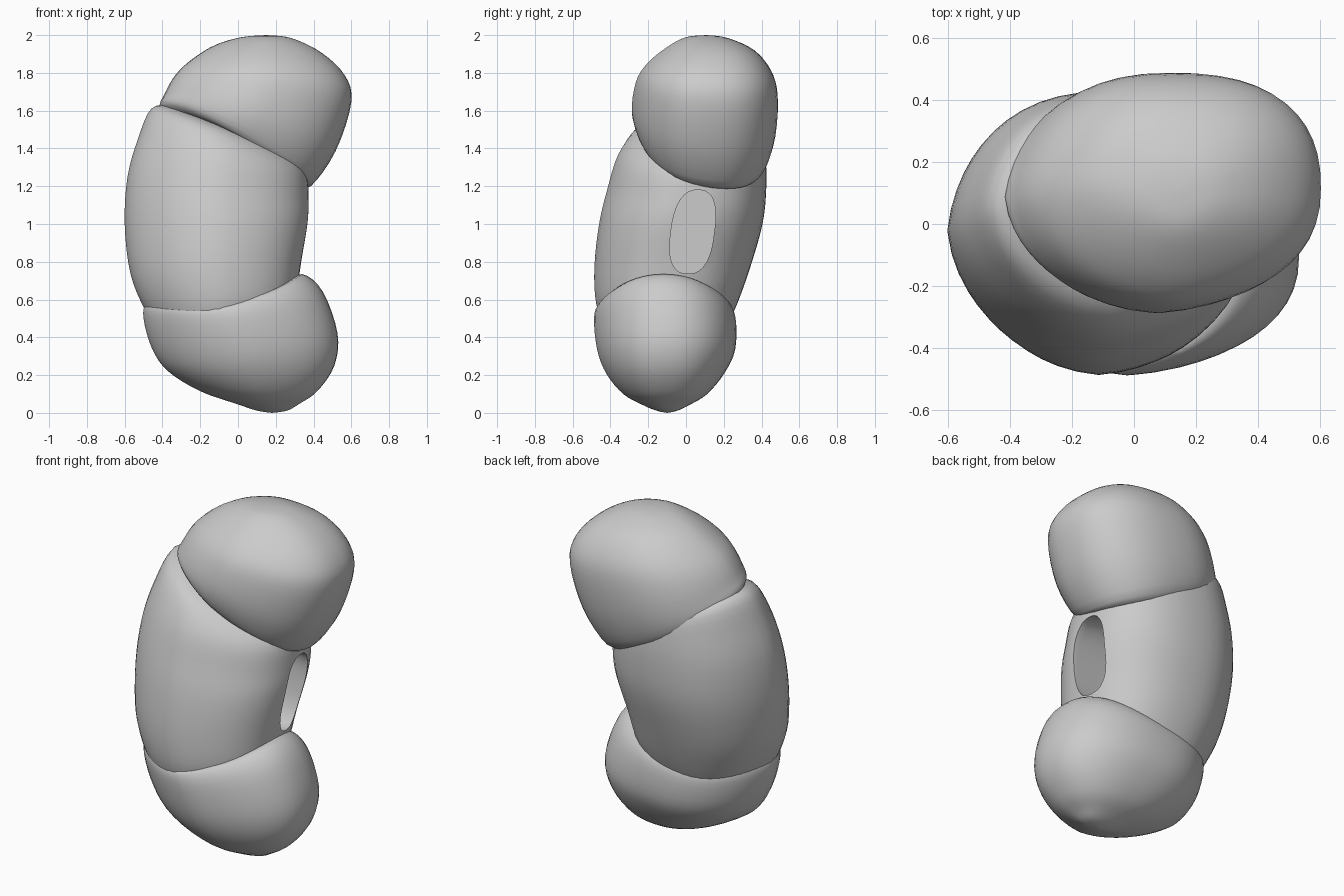
import bpy, bmesh
from math import cos, sin, pi, copysign
from mathutils import Vector

cube = bpy.data.objects.get("Cube")
if cube:
    bpy.data.objects.remove(cube)

grey = bpy.data.materials.new("plain grey")
grey.use_nodes = True
colour = (0.6, 0.6, 0.6, 1)
grey.diffuse_color = colour
grey.node_tree.nodes["Principled BSDF"].inputs["Base Color"].default_value = colour

SIDES, STEPS = 48, 4


def spow(v, e):
    return copysign(abs(v) ** e, v)


def spline(rows):
    """Smoothly interpolate between section rows."""
    rows = [Vector(r) for r in rows]
    out = []
    for i in range(len(rows) - 1):
        p0, p1, p2, p3 = (rows[max(i - 1, 0)], rows[i], rows[i + 1],
                          rows[min(i + 2, len(rows) - 1)])
        for s in range(STEPS):
            t = s / STEPS
            out.append(p1 + (p2 - p0) * (t / 2)
                       + (p0 * 2 - p1 * 5 + p2 * 4 - p3) * (t * t / 2)
                       + (p1 * 3 - p0 - p2 * 3 + p3) * (t ** 3 / 2))
    return out + [rows[-1]]


def finish(name, rings):
    """Skin rings of points into a closed smooth object."""
    bm = bmesh.new()
    loops = [[bm.verts.new(p) for p in ring] for ring in rings]
    for a, b in zip(loops, loops[1:]):
        for i in range(SIDES):
            j = (i + 1) % SIDES
            bm.faces.new((a[i], a[j], b[j], b[i]))
    bm.faces.new(loops[0])
    bm.faces.new(loops[-1])
    bmesh.ops.remove_doubles(bm, verts=bm.verts, dist=0.0005)
    bmesh.ops.recalc_face_normals(bm, faces=bm.faces)
    mesh = bpy.data.meshes.new(name)
    bm.to_mesh(mesh)
    bm.free()
    mesh.materials.append(grey)
    obj = bpy.data.objects.new(name, mesh)
    bpy.context.collection.objects.link(obj)
    return obj


def smooth(obj):
    bpy.ops.object.select_all(action="DESELECT")
    bpy.context.view_layer.objects.active = obj
    obj.select_set(True)
    bpy.ops.object.shade_smooth_by_angle(angle=pi / 4)


def lobe(name, rows, power, tilt=0, dip=0):
    """Rows: left x, left z, right x, right z, front y, back y.
    Tilt lowers the back of the first section, dip lowers its front and back."""
    rings = []
    sections = spline(rows)
    for n, (xl, zl, xr, zr, yf, yb) in enumerate(sections):
        fade = (1 - n / (len(sections) - 1)) ** 2
        ring = []
        for k in range(SIDES):
            a = 2 * pi * k / SIDES
            u, v = spow(cos(a), 2 / power), spow(sin(a), 2 / power)
            # flatten the front corner of one side, fill the opposite one
            swell = 1 + abs(sin(a) * cos(a)) * (.07 * (u + v) - .06)
            u, v = (1 + u * swell) / 2, (1 + v * swell) / 2
            drop = fade * (tilt * (2 - u) * (v - .4) + dip * (2 * v - 1) ** 2)
            ring.append((xl + (xr - xl) * u, yf + (yb - yf) * v,
                         zl + (zr - zl) * u - drop))
        rings.append(ring)
    return finish(name, rings)


# Tilted rounded cap on top
upper = lobe("upper_lobe", [
    (-.30, 1.52, .32, 1.24, -.16, .32),
    (-.41, 1.63, .39, 1.22, -.25, .42),
    (-.39, 1.70, .52, 1.40, -.287, .475),
    (-.33, 1.80, .60, 1.65, -.265, .485),
    (-.24, 1.88, .565, 1.79, -.205, .45),
    (-.12, 1.95, .44, 1.91, -.10, .36),
    (.02, 1.99, .28, 1.985, 0, .22),
    (.15, 2, .15, 2, .11, .11)], 2.25, tilt=.14)

# Leaning barrel in the middle
middle = lobe("middle_body", [
    (-.40, .40, .22, .45, -.42, .20),
    (-.495, .55, .30, .60, -.475, .27),
    (-.57, .74, .335, .80, -.485, .34),
    (-.60, 1, .37, 1, -.46, .405),
    (-.585, 1.25, .375, 1.13, -.415, .425),
    (-.53, 1.45, .36, 1.28, -.36, .42),
    (-.46, 1.61, .30, 1.36, -.27, .39),
    (-.36, 1.63, .25, 1.40, -.15, .30)], 2.2)

# Rounded foot curling up on one side
lower = lobe("lower_lobe", [
    (-.40, .60, .24, .67, -.40, .16),
    (-.485, .58, .34, .735, -.46, .22),
    (-.50, .50, .45, .64, -.487, .262),
    (-.455, .34, .527, .42, -.47, .26),
    (-.37, .22, .51, .25, -.42, .20),
    (-.20, .115, .42, .115, -.33, .11),
    (0, .045, .32, .045, -.22, .01),
    (.10, .012, .26, .012, -.15, -.05),
    (.18, 0, .18, 0, -.10, -.10)], 2.2, dip=.12)

# Oval opening in the inner side of the body, widening inwards
pocket = []
for x, scale in ((.50, 1), (.33, 1), (.20, 1.15), (-.35, 1.15)):
    ring = []
    for k in range(SIDES):
        a = 2 * pi * k / SIDES
        z = .22 * scale * spow(sin(a), .8)
        ring.append((x, .035 + .115 * scale * spow(cos(a), .8) + .13 * z, .96 + z))
    pocket.append(ring)
cutter = finish("pocket_cutter", pocket)
cutter.hide_render = True
cut = middle.modifiers.new("pocket", "BOOLEAN")
cut.operation = "DIFFERENCE"
cut.solver = "EXACT"
cut.object = cutter
bpy.context.view_layer.objects.active = middle
bpy.ops.object.modifier_apply(modifier=cut.name)
bpy.data.objects.remove(cutter)

for part in (upper, middle, lower):
    smooth(part)
